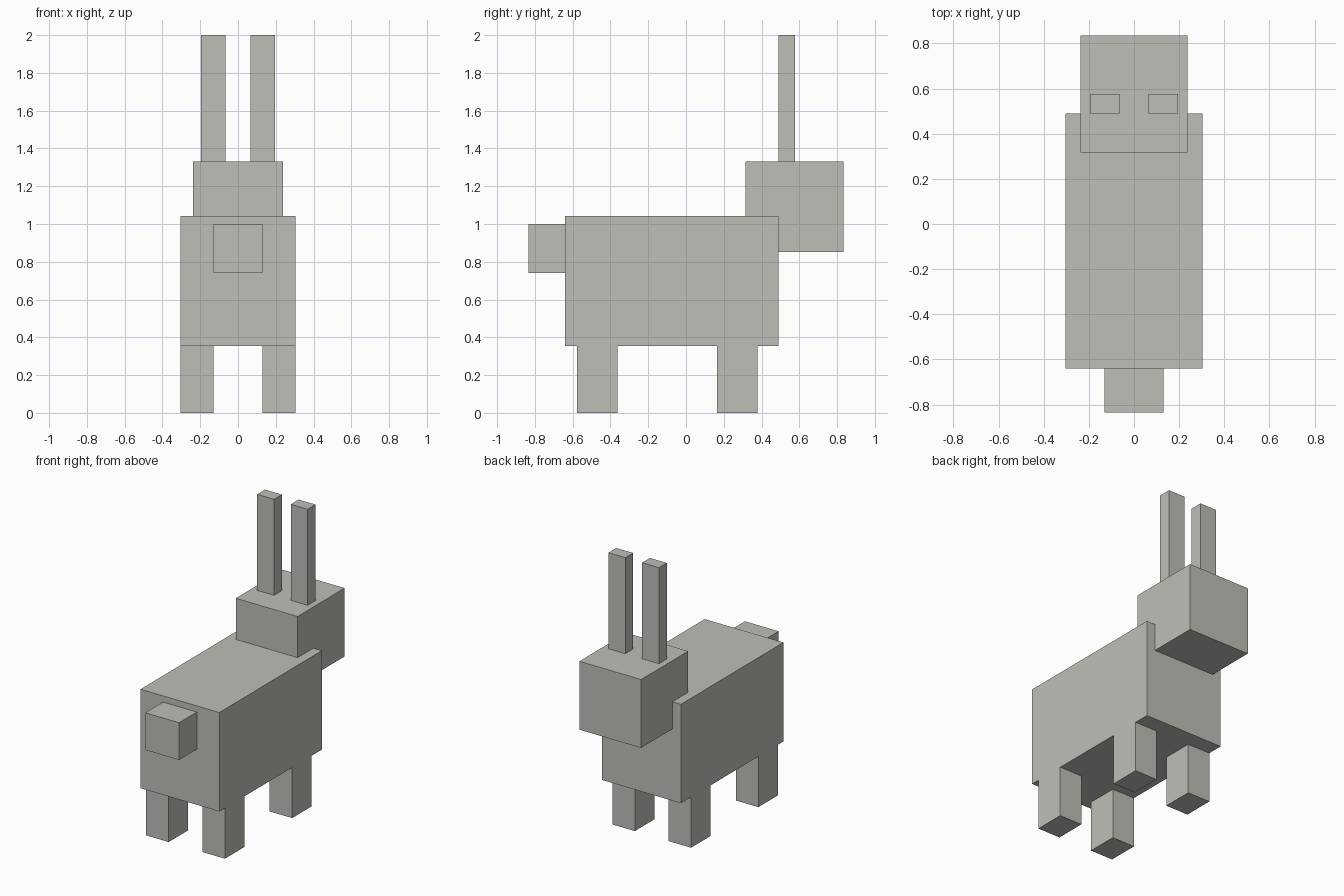
import bpy
from mathutils import Vector

if "Cube" in bpy.data.objects:
    bpy.data.objects.remove(bpy.data.objects["Cube"])

# Single flat colour
grey = bpy.data.materials.new("warm_grey")
grey.diffuse_color = (0.52, 0.52, 0.48, 1)
grey.use_nodes = True
grey.node_tree.nodes["Principled BSDF"].inputs["Base Color"].default_value = grey.diffuse_color


def box(name, x, y, z):
    """Box spanning the (low, high) range on each axis."""
    bpy.ops.mesh.primitive_cube_add(size=1)
    ob = bpy.context.object
    ob.name = name
    size = Vector((x[1] - x[0], y[1] - y[0], z[1] - z[0]))
    centre = Vector((sum(x), sum(y), sum(z))) / 2
    for v in ob.data.vertices:
        v.co = v.co * size
    ob.location = centre
    ob.data.materials.append(grey)
    return ob


# Torso, head and tail
box("body", (-0.304, 0.304), (-0.64, 0.49), (0.353, 1.043))
box("head", (-0.238, 0.238), (0.316, 0.835), (0.853, 1.33))
box("tail", (-0.13, 0.13), (-0.835, -0.64), (0.74, 1.0))

# Mirrored ears and legs
for side, s in (("left", -1), ("right", 1)):
    def span(a, b):
        return tuple(sorted((s * a, s * b)))

    box(side + "_ear", span(0.065, 0.195), (0.49, 0.576), (1.33, 2.0))
    box(side + "_rear_leg", span(0.13, 0.304), (-0.578, -0.363), (0, 0.353))
    box(side + "_fore_leg", span(0.13, 0.304), (0.163, 0.378), (0, 0.353))
